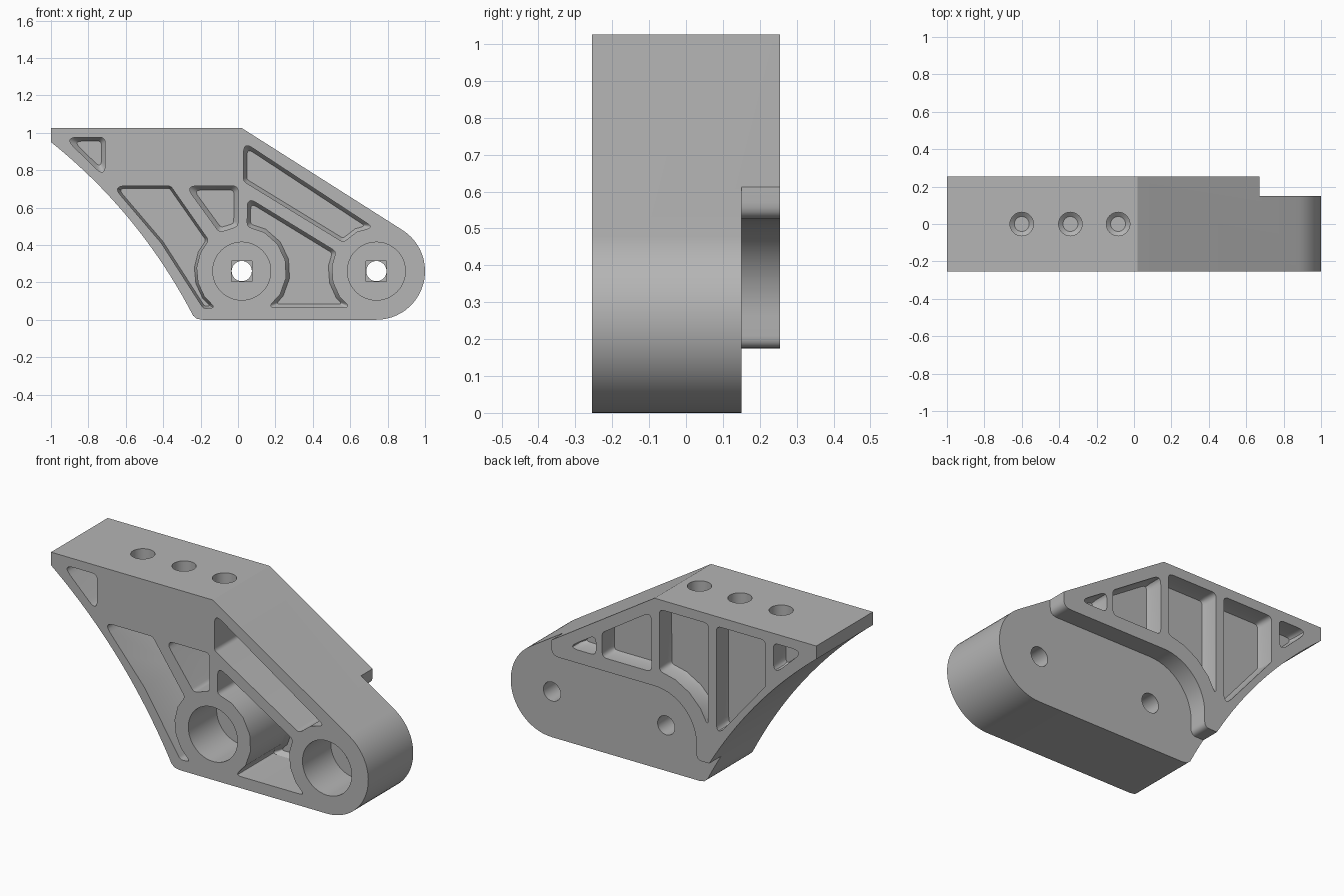
import bpy, bmesh, math
from mathutils import Vector

old = bpy.data.objects.get("Cube")
if old:
    bpy.data.objects.remove(old, do_unlink=True)

grey = bpy.data.materials.new("light_grey")
grey.use_nodes = True
colour = (0.46, 0.46, 0.46, 1)
grey.diffuse_color = colour
grey.node_tree.nodes["Principled BSDF"].inputs["Base Color"].default_value = colour

FRONT, BACK, STEP = -0.255, 0.255, 0.15
TOP = 1.025
PIVOT, END = (0.02, 0.26), (0.74, 0.26)


def arc(centre, r, a0, a1, n):
    """Points in the x-z plane from angle a0 to a1, in degrees."""
    angles = [math.radians(a0 + (a1 - a0) * i / n) for i in range(n + 1)]
    return [(centre[0] + r * math.cos(a), centre[1] + r * math.sin(a)) for a in angles]


def bezier(a, b, c, n):
    a, b, c = Vector(a), Vector(b), Vector(c)
    ts = [i / n for i in range(n + 1)]
    return [tuple(a * (1 - t) ** 2 + b * 2 * t * (1 - t) + c * t * t) for t in ts]


def fillet(points, r):
    """Round every sharp corner of a closed outline."""
    pts = [Vector(p) for p in points]
    out = []
    for i, p in enumerate(pts):
        u, v = pts[i - 1] - p, pts[(i + 1) % len(pts)] - p
        inner = u.angle(v)
        if inner > math.radians(145):
            out.append(tuple(p))
            continue
        t = min(r / math.tan(inner / 2), 0.4 * u.length, 0.4 * v.length)
        out += bezier(p + u.normalized() * t, p, p + v.normalized() * t, 6)
    return out


def inset(points, d):
    pts = [Vector(p) for p in points]
    area = sum(pts[i - 1].cross(p) for i, p in enumerate(pts))
    sign = 1 if area > 0 else -1
    out = []
    for i, p in enumerate(pts):
        a = (p - pts[i - 1]).normalized()
        b = (pts[(i + 1) % len(pts)] - p).normalized()
        na, nb = Vector((-a.y, a.x)), Vector((-b.y, b.x))
        out.append(tuple(p + (na + nb) * (sign * d / (1 + na.dot(nb)))))
    return out


def loft(name, rings):
    """Closed solid through rings of equal length."""
    bm = bmesh.new()
    loops = [[bm.verts.new(p) for p in ring] for ring in rings]
    for lo, hi in zip(loops, loops[1:]):
        for i in range(len(lo)):
            bm.faces.new((lo[i - 1], lo[i], hi[i], hi[i - 1]))
    bm.faces.new(loops[0])
    bm.faces.new(loops[-1])
    bmesh.ops.recalc_face_normals(bm, faces=bm.faces)
    mesh = bpy.data.meshes.new(name)
    bm.to_mesh(mesh)
    bm.free()
    mesh.materials.append(grey)
    obj = bpy.data.objects.new(name, mesh)
    bpy.context.collection.objects.link(obj)
    return obj


def prism(name, *layers):
    return loft(name, [[(x, y, z) for x, z in pts] for y, pts in layers])


def cut(cutter):
    """Subtract a cutter from the bracket and discard it."""
    mod = bracket.modifiers.new("cut", "BOOLEAN")
    mod.operation, mod.solver, mod.object = "DIFFERENCE", "EXACT", cutter
    graph = bpy.context.evaluated_depsgraph_get()
    result = bpy.data.meshes.new_from_object(bracket.evaluated_get(graph))
    bracket.modifiers.clear()
    bracket.data = result
    bpy.data.objects.remove(cutter, do_unlink=True)


def pocket(points, start, floor, slope):
    """Rounded pocket whose walls slope in close to the floor."""
    near = floor - math.copysign(0.03, floor - start)
    wide = fillet(points, 0.03)
    cut(prism("pocket_cutter", (start, wide), (near, wide),
              (floor, fillet(inset(points, slope), 0.02))))


# Bracket body
outline = [(-1, TOP), (0.02, TOP)] + arc(END, 0.26, 57, -90, 24) + [(-0.19, 0), (-0.22, 0.005)]
outline += bezier((-0.24, 0.022), (-0.525, 0.57), (-1, 0.95), 20)
bracket = prism("bracket", (FRONT, outline), (BACK, outline))

# Lowered rear face around the pivots
relief = [(1.2, 1.2), (0.67, 1.2), (0.67, 0.525)] + arc(PIVOT, 0.265, 90, 180, 14)
relief += [(-0.245, 0.175), (-0.5, 0.175), (-0.5, -0.2), (1.2, -0.2)]
relief = fillet(relief, 0.045)
cut(prism("relief_cutter", (STEP, relief), (0.4, relief)))

# Front pockets
front_pockets = [
    ([(-0.93, 0.975), (-0.71, 0.975), (-0.71, 0.76)], 0.02),
    ([(-0.67, 0.715), (-0.36, 0.715)] + arc(PIVOT, 0.242, 137, 234, 5)
     + [(-0.185, 0.06), (-0.41, 0.41)], 0.012),
    ([(-0.28, 0.715), (0, 0.715)] + arc(PIVOT, 0.24, 95, 120, 1), 0.022),
    ([(0.03, 0.95)] + arc(END, 0.235, 94, 139, 2) + [(0.03, 0.74)], 0.018),
    ([(0.05, 0.655)] + arc(END, 0.24, 154, 234, 4) + arc(PIVOT, 0.24, -54, 83, 6), 0.018),
]
for points, slope in front_pockets:
    pocket(points, -0.4, 0.1, slope)

# Rear pockets
rear_pockets = [
    [(0.57, 0.6), (0.39, 0.715), (0.39, 0.6)],
    [(0.04, 0.94), (0.04, 0.6), (0.35, 0.6), (0.35, 0.74)],
    [(-0.32, 0.97), (-0.01, 0.97)] + arc(PIVOT, 0.36, 95, 160, 4),
    [(-0.68, 0.97), (-0.37, 0.97), (-0.37, 0.34), (-0.68, 0.71)],
    [(-0.73, 0.97), (-0.92, 0.97), (-0.73, 0.79)],
]
for points in rear_pockets:
    pocket(points, 0.4, 0.155, 0.008)

# Pivot bores with a shallow square seat and a through hole
for centre in (PIVOT, END):
    for r, n, turn, y0, y1 in ((0.155, 48, 0, -0.4, 0), (0.077, 4, 45, -0.1, 0.025),
                               (0.054, 32, 0, -0.1, 0.4)):
        ring = arc(centre, r, turn, turn + 360, n)[:-1]
        cut(prism("bore_cutter", (y0, ring), (y1, ring)))

# Mounting holes in the top
for x in (-0.6, -0.34, -0.085):
    rings = []
    for r, z in ((0.063, 1.2), (0.063, 0.84), (0.04, 0.82)):
        rings.append([(px, py, z) for px, py in arc((x, 0), r, 0, 360, 32)[:-1]])
    cut(loft("hole_cutter", rings))

# Smooth the curved walls and keep the edges crisp
bpy.ops.object.select_all(action="DESELECT")
bracket.select_set(True)
bpy.context.view_layer.objects.active = bracket
bpy.ops.object.shade_smooth_by_angle(angle=math.radians(30))
